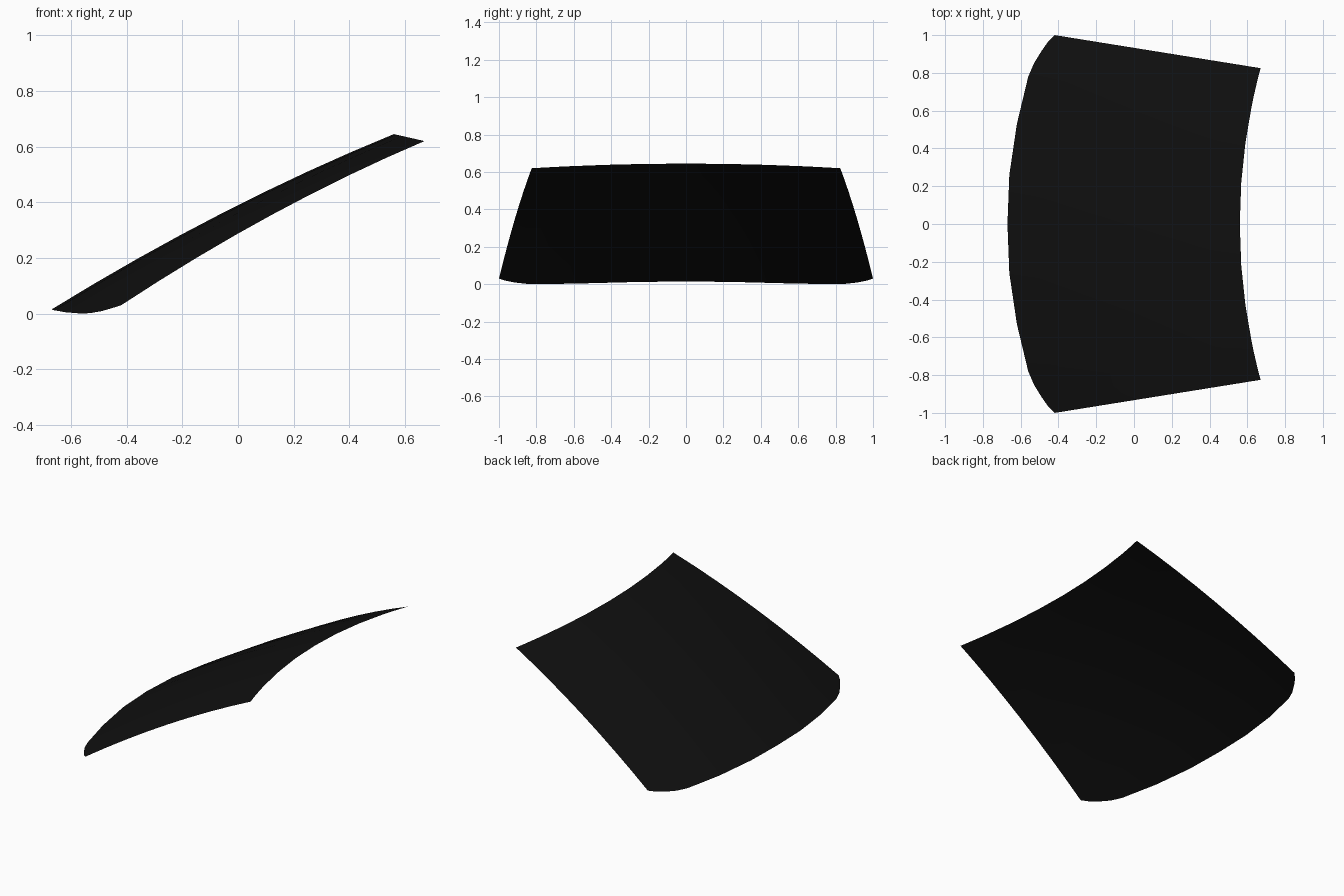
import bpy, bmesh
from mathutils import Vector

if "Cube" in bpy.data.objects:
    bpy.data.objects.remove(bpy.data.objects["Cube"])

# Lower edge from the centre line to the rounded outer corner, with matching top-edge y
lower = [(-.67, 0, .015), (-.66, .26, .012), (-.62, .53, .005), (-.56, .78, 0),
         (-.53, .85, .002), (-.49, .915, .009), (-.455, .965, .019), (-.42, 1, .03)]
upper_y = [0, .22, .43, .62, .68, .74, .785, .825]
ROWS = 8
CROWN = .032   # arch of the pane between lower and upper edge


def upper(y):
    k = (y / .825) ** 2
    return Vector((.56 + .11 * k, y, .645 - .025 * k))


# Half of the curved glass pane, lofted between its two edges
bm = bmesh.new()
grid = []
for low, y in zip(lower, upper_y):
    column = []
    for r in range(ROWS + 1):
        u = r / ROWS
        p = Vector(low).lerp(upper(y), u)
        p.z += CROWN * 4 * u * (1 - u)
        column.append(bm.verts.new(p))
    grid.append(column)
for a, b in zip(grid, grid[1:]):
    for r in range(ROWS):
        bm.faces.new((a[r], a[r + 1], b[r + 1], b[r]))
for f in bm.faces:
    f.normal_update()
    if f.normal.z < 0:
        f.normal_flip()
    f.smooth = True

mesh = bpy.data.meshes.new("windshield_glass")
bm.to_mesh(mesh)
bm.free()
pane = bpy.data.objects.new("windshield_glass", mesh)
bpy.context.collection.objects.link(pane)

# Mirror to the other side
mirror = pane.modifiers.new("mirror", "MIRROR")
mirror.use_axis = (False, True, False)
mirror.use_clip = True

# Near-black tinted glass
mat = bpy.data.materials.new("dark_glass")
mat.diffuse_color = (.005, .005, .005, 1)
mat.use_nodes = True
mat.node_tree.nodes["Principled BSDF"].inputs["Base Color"].default_value = mat.diffuse_color
mesh.materials.append(mat)
